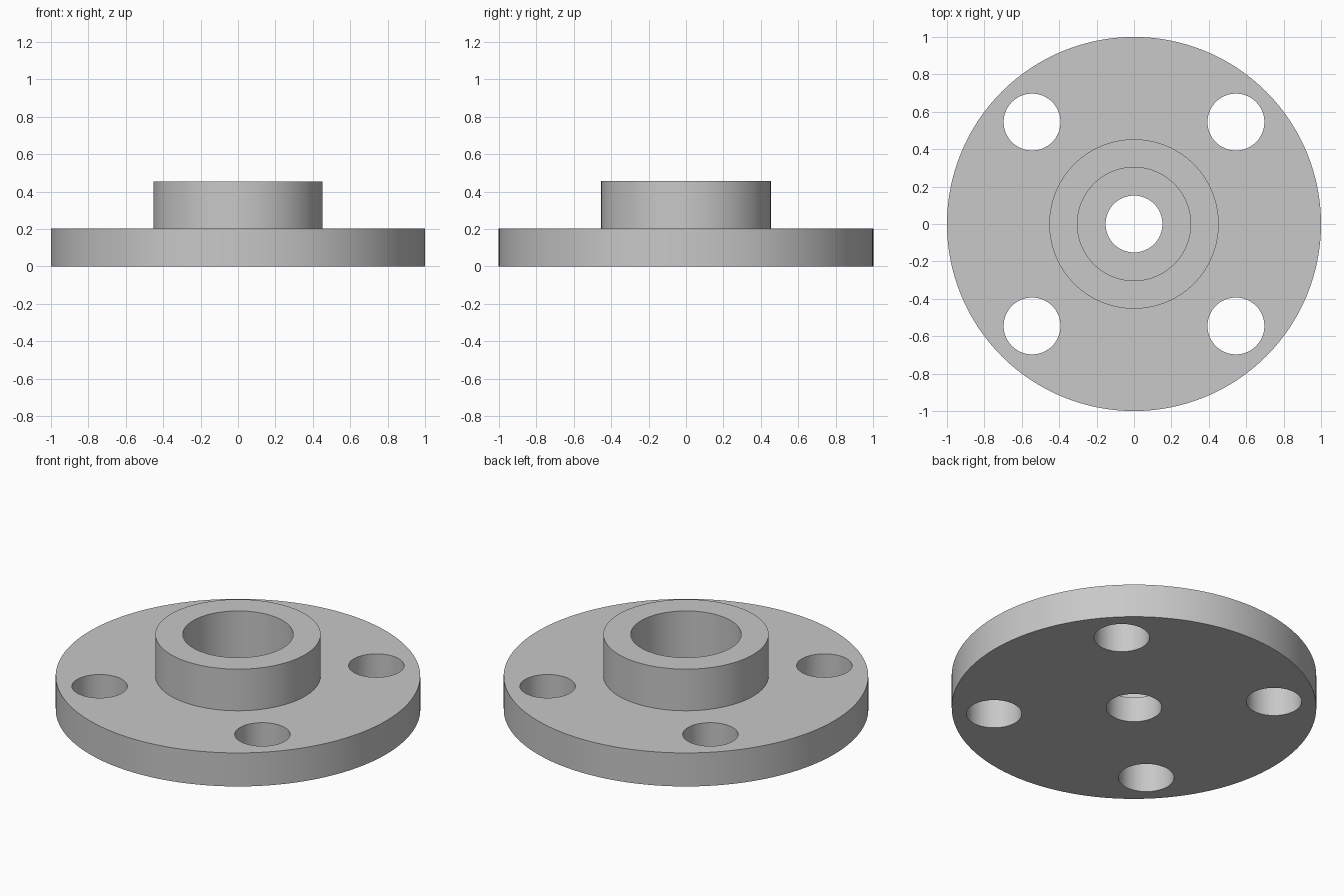
import bpy
import bmesh
import math

cube = bpy.data.objects.get("Cube")
if cube:
    bpy.data.objects.remove(cube, do_unlink=True)

SEGMENTS = 128
PLATE_TOP, HUB_TOP, BORE_FLOOR = 0.203, 0.455, 0.152
HUB_R, BORE_R, HOLE_R = 0.453, 0.303, 0.152
BOLT_OFFSET = 0.545

steel = bpy.data.materials.new("light_grey")
steel.use_nodes = True
grey = (0.58, 0.58, 0.58, 1)
steel.diffuse_color = grey
steel.node_tree.nodes["Principled BSDF"].inputs["Base Color"].default_value = grey


def lathe(name, profile):
    """Revolve a closed (radius, height) outline around z."""
    bm = bmesh.new()
    rings = []
    for i in range(SEGMENTS):
        a = math.tau * i / SEGMENTS
        rings.append([bm.verts.new((r * math.cos(a), r * math.sin(a), z)) for r, z in profile])
    n = len(profile)
    for i, ring in enumerate(rings):
        nxt = rings[(i + 1) % SEGMENTS]
        for j in range(n):
            k = (j + 1) % n
            bm.faces.new((ring[j], nxt[j], nxt[k], ring[k]))
    bmesh.ops.recalc_face_normals(bm, faces=bm.faces)
    mesh = bpy.data.meshes.new(name)
    bm.to_mesh(mesh)
    bm.free()
    mesh.materials.append(steel)
    obj = bpy.data.objects.new(name, mesh)
    bpy.context.collection.objects.link(obj)
    return obj


# Round plate with raised hub, counterbore and centre through hole
flange = lathe("flange", [
    (HOLE_R, 0), (1, 0), (1, PLATE_TOP), (HUB_R, PLATE_TOP),
    (HUB_R, HUB_TOP), (BORE_R, HUB_TOP), (BORE_R, BORE_FLOOR), (HOLE_R, BORE_FLOOR),
])

# Four bolt holes
for sx in (-1, 1):
    for sy in (-1, 1):
        bpy.ops.mesh.primitive_cylinder_add(
            vertices=64, radius=HOLE_R, depth=1,
            location=(sx * BOLT_OFFSET, sy * BOLT_OFFSET, 0))
        cutter = bpy.context.object
        cutter.name = "bolt_hole_cutter"
        cutter.hide_render = True
        cutter.data.materials.append(steel)
        cut = flange.modifiers.new("bolt_hole", "BOOLEAN")
        cut.operation = "DIFFERENCE"
        cut.solver = "EXACT"
        cut.object = cutter
        bpy.context.view_layer.objects.active = flange
        bpy.ops.object.modifier_apply(modifier=cut.name)
        bpy.data.objects.remove(cutter, do_unlink=True)

# Smooth round walls, crisp rims
bpy.ops.object.select_all(action="DESELECT")
flange.select_set(True)
bpy.context.view_layer.objects.active = flange
bpy.ops.object.shade_smooth_by_angle(angle=math.radians(30))
